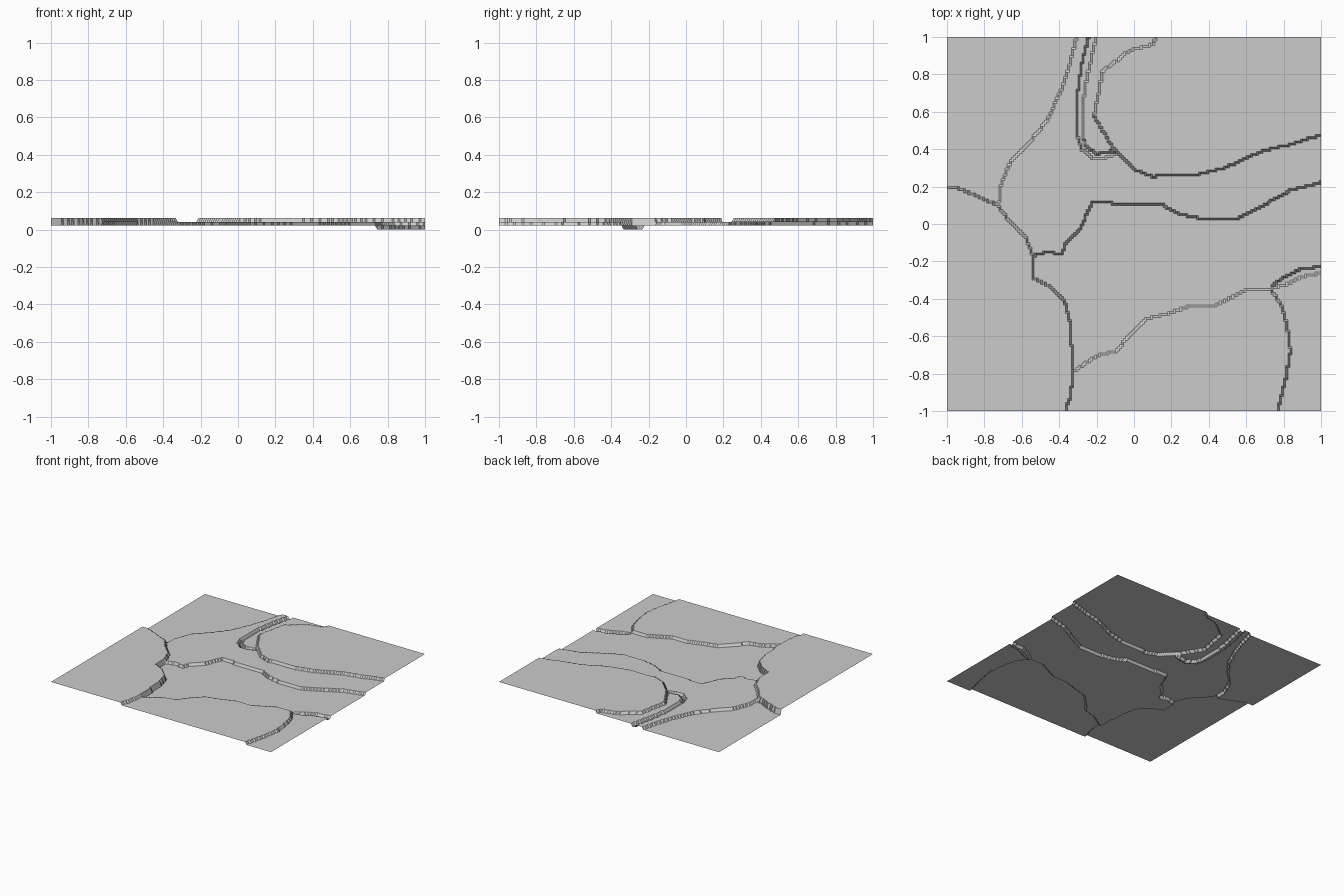
import bpy, bmesh

N = 180            # grid cells per side
STEP = 0.021       # height of one terrace
E = 1.01           # outlines run slightly past the sheet edge

# west plateau
west = [(-E, .2), (-.92, .185), (-.82, .14), (-.73, .1), (-.66, .01), (-.58, -.07),
        (-.54, -.17), (-.54, -.29), (-.45, -.33), (-.37, -.41), (-.34, -.54),
        (-.325, -.8), (-.34, -.92), (-.37, -E), (-E, -E)]
# middle terrace running from the north edge to the east edge
middle = [(-.305, E), (-.33, .9), (-.38, .74), (-.46, .56), (-.54, .46), (-.66, .33),
          (-.71, .22), (-.725, .1), (-.75, -.17), (-.535, -.17), (-.46, -.15),
          (-.385, -.165), (-.365, -.1), (-.28, -.015), (-.225, .12), (.02, .1),
          (.15, .105), (.235, .055), (.35, .03), (.555, .03), (.685, .095),
          (.835, .18), (E, .225), (E, E)]
# north-east plateau
north_east = [(.125, E), (.1, .96), (-.02, .93), (-.17, .815), (-.19, .69), (-.215, .58),
              (-.105, .395), (.005, .29), (.095, .255), (.325, .26), (.485, .3),
              (.685, .39), (.835, .425), (E, .48), (E, E)]
# south terrace
south = [(-.45, -.82), (-.31, -.78), (-.2, -.705), (-.1, -.68), (.06, -.51), (.16, -.485),
         (.28, -.445), (.43, -.435), (.5, -.405), (.62, -.345), (.73, -.345), (.79, -.44),
         (.82, -.55), (.835, -.68), (.81, -.83), (.765, -E), (-.45, -E)]
# curved ditches
north_ditch = [(-.24, E), (-.275, .88), (-.3, .72), (-.305, .48), (-.28, .4), (-.21, .345),
               (-.13, .36), (-.09, .375), (-.12, .39), (-.2, .375), (-.255, .415),
               (-.275, .48), (-.265, .72), (-.23, .88), (-.2, E)]
east_ditch = [(.725, -.34), (.8, -.285), (.88, -.245), (E, -.225), (E, -.26), (.9, -.28),
              (.8, -.33)]

# painted in order, later ones on top; the ground starts at level 1
LAYERS = [(middle, 2), (south, 2), (north_ditch, 1), (east_ditch, 0),
          (north_east, 3), (west, 3)]


def crossings(poly, y):
    """Sorted x positions where a horizontal line meets an outline."""
    xs = []
    for (x0, y0), (x1, y1) in zip(poly, poly[1:] + poly[:1]):
        if (y0 > y) != (y1 > y):
            xs.append(x0 + (y - y0) * (x1 - x0) / (y1 - y0))
    return sorted(xs)


# terraced sheet
bm = bmesh.new()
rows = []
for j in range(N + 1):
    y = -1 + 2 * j / N
    spans = [(crossings(poly, y), level) for poly, level in LAYERS]
    row = []
    for i in range(N + 1):
        x = -1 + 2 * i / N
        h = 1
        for xs, level in spans:
            if sum(c < x for c in xs) % 2:
                h = level
        row.append(bm.verts.new((x, y, h * STEP)))
    rows.append(row)
for a, b in zip(rows, rows[1:]):
    for i in range(N):
        bm.faces.new((a[i], a[i + 1], b[i + 1], b[i]))

mesh = bpy.data.meshes.new("terraced_ground")
bm.to_mesh(mesh)
bm.free()
bpy.context.collection.objects.link(bpy.data.objects.new("terraced_ground", mesh))
